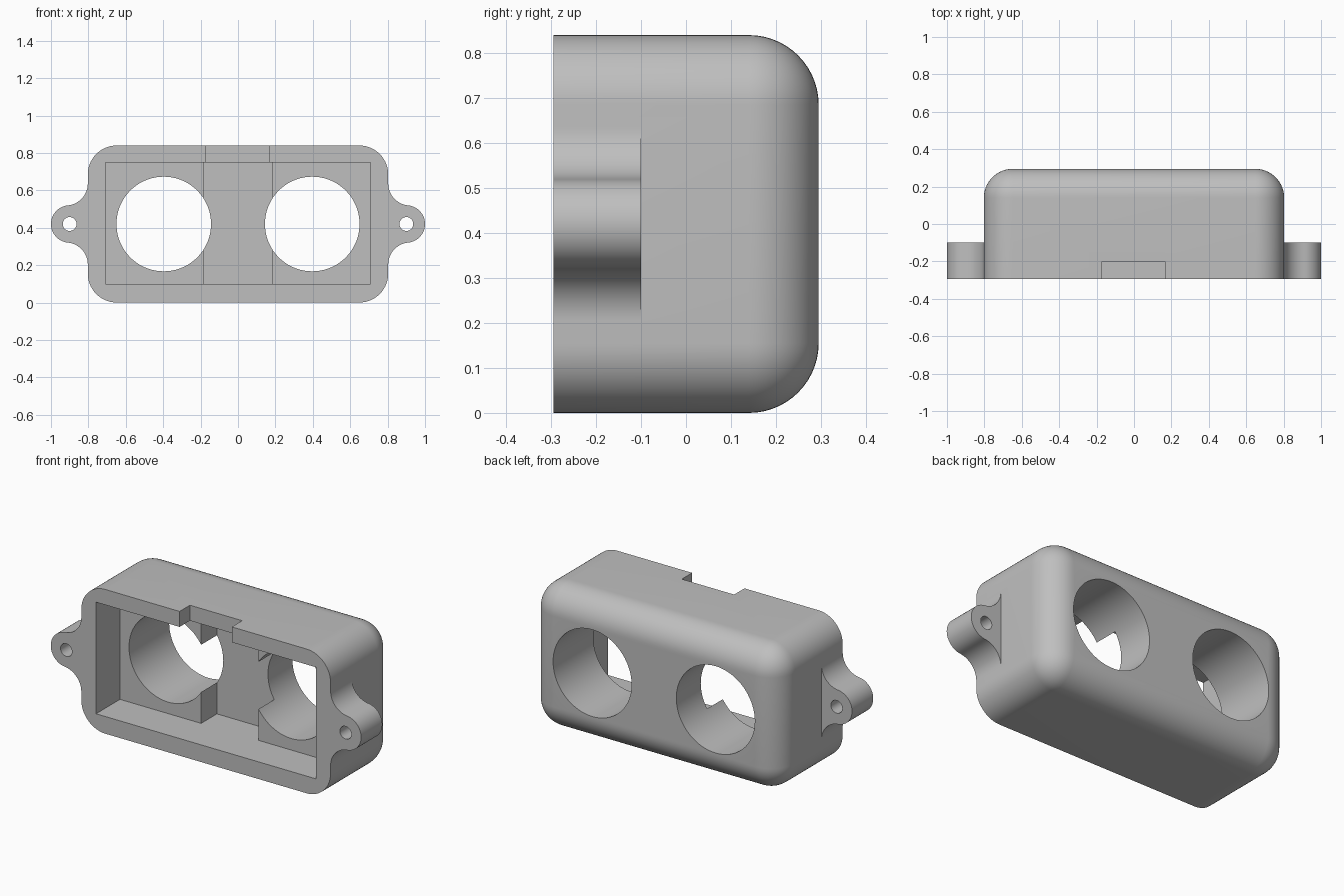
import bpy, bmesh
from math import sin, cos, pi, atan2, sqrt
from mathutils import Matrix, Vector

cube = bpy.data.objects.get("Cube")
if cube:
    bpy.data.objects.remove(cube, do_unlink=True)

FRONT, BACK = -0.295, 0.295
HALF_W, HEIGHT, ROUND = 0.803, 0.84, 0.155
MID_Z = HEIGHT / 2

grey = bpy.data.materials.new("plain grey")
grey.use_nodes = True
grey.diffuse_color = (0.52, 0.52, 0.52, 1)
grey.node_tree.nodes["Principled BSDF"].inputs["Base Color"].default_value = grey.diffuse_color


def make_object(name, bm):
    bmesh.ops.recalc_face_normals(bm, faces=bm.faces)
    mesh = bpy.data.meshes.new(name)
    bm.to_mesh(mesh)
    bm.free()
    mesh.materials.append(grey)
    obj = bpy.data.objects.new(name, mesh)
    bpy.context.collection.objects.link(obj)
    return obj


def box_mesh(x0, x1, y0, y1, z0, z1):
    bm = bmesh.new()
    bmesh.ops.create_cube(bm, size=1)
    bmesh.ops.scale(bm, vec=(x1 - x0, y1 - y0, z1 - z0), verts=bm.verts)
    bmesh.ops.translate(bm, vec=((x0 + x1) / 2, (y0 + y1) / 2, (z0 + z1) / 2), verts=bm.verts)
    return bm


def cylinder(name, x, radius, sides):
    """Cylinder along y, long enough to pass through the whole housing."""
    bm = bmesh.new()
    bmesh.ops.create_cone(bm, cap_ends=True, segments=sides, radius1=radius, radius2=radius,
                          depth=1, matrix=Matrix.Translation((x, 0, MID_Z)) @ Matrix.Rotation(pi / 2, 4, 'X'))
    return make_object(name, bm)


def arc(cx, cz, r, a0, a1, steps):
    return [(cx + r * cos(a0 + (a1 - a0) * i / steps), cz + r * sin(a0 + (a1 - a0) * i / steps))
            for i in range(steps + 1)]


def ear(name, side):
    """Screw ear: round tip blended into the side wall with concave fillets."""
    tip_x, tip_r, rise = 0.9, 0.1, 0.217
    gap = tip_x - HALF_W
    fillet = (rise ** 2 + gap ** 2 - tip_r ** 2) / (2 * (tip_r + gap))
    cx = HALF_W + fillet
    angle = atan2(rise, cx - tip_x)
    upper = arc(cx, rise, fillet, pi, pi + angle, 14)
    tip = arc(tip_x, 0, tip_r, angle, -angle, 24)
    lower = [(x, -z) for x, z in reversed(upper)]
    root = HALF_W - 0.04
    outline = [(root, rise)] + upper + tip[1:-1] + lower + [(root, -rise)]
    bm = bmesh.new()
    face = bm.faces.new([bm.verts.new((side * x, FRONT, MID_Z + z)) for x, z in outline])
    result = bmesh.ops.extrude_face_region(bm, geom=[face])
    moved = [g for g in result["geom"] if isinstance(g, bmesh.types.BMVert)]
    bmesh.ops.translate(bm, vec=(0, 0.195, 0), verts=moved)
    return make_object(name, bm)


def combine(target, tool, operation):
    mod = target.modifiers.new(tool.name, 'BOOLEAN')
    mod.operation = operation
    mod.solver = 'EXACT'
    mod.object = tool
    bpy.context.view_layer.objects.active = target
    bpy.ops.object.modifier_apply(modifier=mod.name)
    bpy.data.objects.remove(tool, do_unlink=True)


# Housing block, rounded on every edge except the open front rim
bm = box_mesh(-HALF_W, HALF_W, FRONT, BACK, 0, HEIGHT)
edges = [e for e in bm.edges if max(v.co.y for v in e.verts) > 0]
bmesh.ops.bevel(bm, geom=edges, offset=ROUND, offset_type='OFFSET', segments=14,
                profile=0.5, affect='EDGES')
housing = make_object("sensor_housing", bm)

# Screw ears
for side, label in ((1, "left"), (-1, "right")):
    combine(housing, ear(label + "_ear", side), 'UNION')

# Front cavity, deeper centre channel and cable notch in the top rim
for name, size in (("cavity", (-0.708, 0.708, -0.4, -0.075, 0.1, 0.75)),
                   ("channel", (-0.185, 0.185, -0.4, 0.07, 0.1, 0.75)),
                   ("notch", (-0.17, 0.167, -0.4, -0.2, 0.7, 0.9))):
    combine(housing, make_object(name, box_mesh(*size)), 'DIFFERENCE')

# Two large round openings and two screw holes
for side in (-1, 1):
    combine(housing, cylinder("opening", side * 0.397, 0.253, 72), 'DIFFERENCE')
    combine(housing, cylinder("screw_hole", side * 0.9, 0.037, 32), 'DIFFERENCE')

# Smooth curves, sharp edges
bpy.ops.object.select_all(action='DESELECT')
housing.select_set(True)
bpy.context.view_layer.objects.active = housing
bpy.ops.object.shade_smooth_by_angle(angle=pi / 6)
